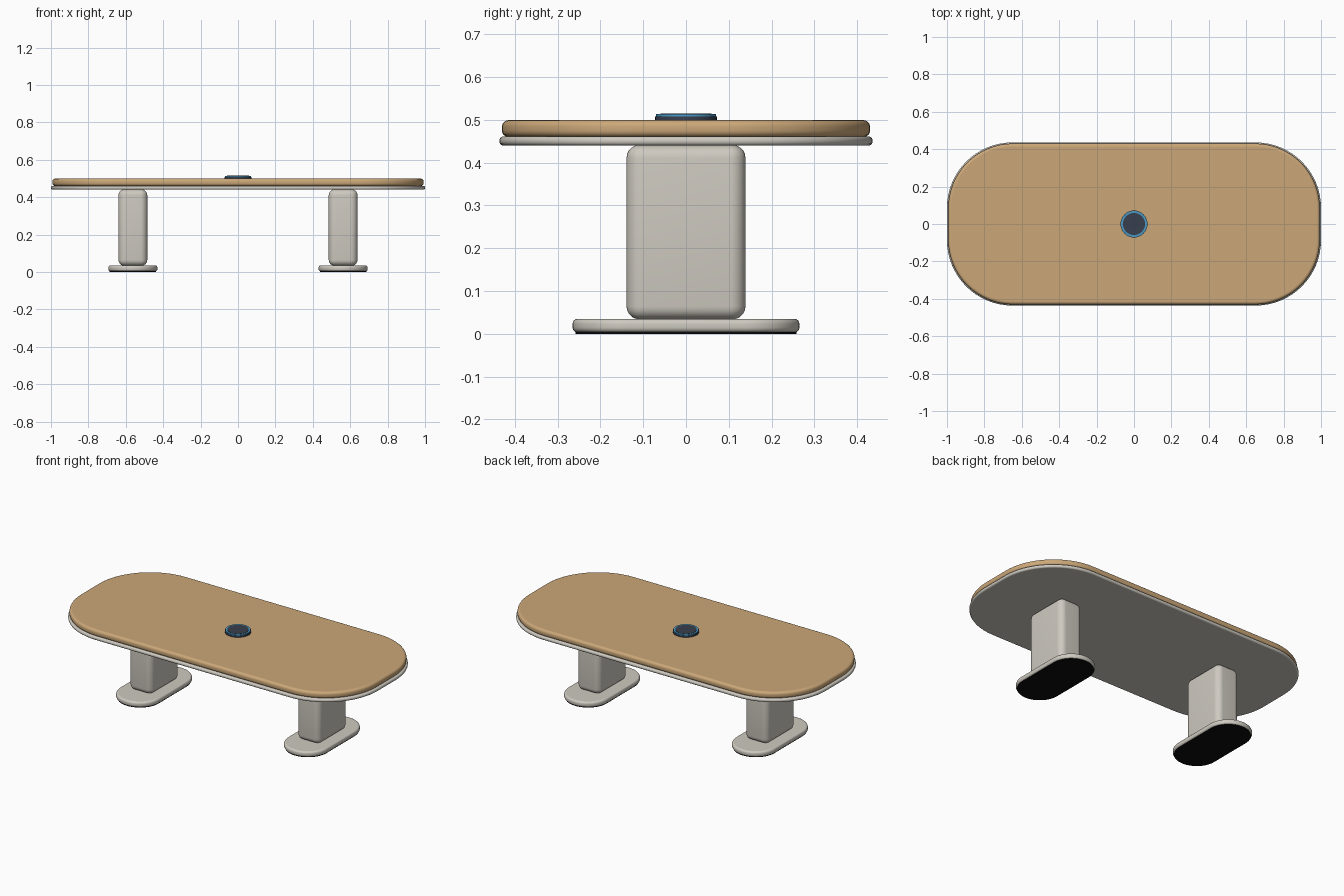
import bpy
import bmesh
from math import cos, sin, pi

cube = bpy.data.objects.get("Cube")
if cube:
    bpy.data.objects.remove(cube, do_unlink=True)


def make_material(name, rgb):
    mat = bpy.data.materials.new(name)
    mat.use_nodes = True
    colour = (*rgb, 1.0)
    mat.diffuse_color = colour
    mat.node_tree.nodes["Principled BSDF"].inputs["Base Color"].default_value = colour
    return mat


wood = make_material("light wood", (0.60, 0.39, 0.19))
grey = make_material("warm grey", (0.62, 0.59, 0.53))
black = make_material("black rubber", (0.004, 0.004, 0.005))
navy = make_material("dark slate", (0.04, 0.05, 0.075))
blue = make_material("blue trim", (0.07, 0.32, 0.56))


def rounded_slab(name, mat, half, radius, z, bevel=0.0, centre_x=0.0, steps=12, bevel_steps=5):
    """Slab with rounded plan corners and rounded top and bottom edges."""
    (hx, hy), (z0, z1) = half, z
    # edge profile from bottom to top as (inset, height)
    if bevel:
        arc = [bevel_steps and i / bevel_steps * pi / 2 for i in range(bevel_steps + 1)]
        low = [(bevel * (1 - sin(a)), z0 + bevel * (1 - cos(a))) for a in arc]
        profile = low + [(inset, z0 + z1 - h) for inset, h in reversed(low)]
    else:
        profile = [(0, z0), (0, z1)]

    bm = bmesh.new()
    rings = []
    for inset, height in profile:
        ring = []
        for quarter, (sx, sy) in enumerate([(1, 1), (-1, 1), (-1, -1), (1, -1)]):
            for i in range(steps + 1):
                a = (quarter + i / steps) * pi / 2
                ring.append(bm.verts.new((sx * (hx - radius) + (radius - inset) * cos(a),
                                          sy * (hy - radius) + (radius - inset) * sin(a),
                                          height)))
        rings.append(ring)
    for lower, upper in zip(rings, rings[1:]):
        for i in range(len(lower)):
            j = (i + 1) % len(lower)
            face = bm.faces.new((lower[i], lower[j], upper[j], upper[i]))
            face.smooth = True
    bm.faces.new(rings[0][::-1])
    bm.faces.new(rings[-1])
    bmesh.ops.remove_doubles(bm, verts=bm.verts, dist=1e-5)
    bmesh.ops.recalc_face_normals(bm, faces=bm.faces)

    mesh = bpy.data.meshes.new(name)
    bm.to_mesh(mesh)
    bm.free()
    mesh.materials.append(mat)
    obj = bpy.data.objects.new(name, mesh)
    obj.location.x = centre_x
    bpy.context.collection.objects.link(obj)
    return obj


# Table top and the grey band below it
rounded_slab("table_top", wood, (0.993, 0.43), 0.345, (0.46, 0.499), 0.015, steps=16)
rounded_slab("under_band", grey, (1.0, 0.436), 0.35, (0.44, 0.461), 0.0095, steps=16)

# Pedestal legs, feet and rubber pads
for side, x in (("left", 0.562), ("right", -0.562)):
    rounded_slab(side + "_leg", grey, (0.077, 0.139), 0.036, (0.034, 0.441), 0.03, x)
    rounded_slab(side + "_foot", grey, (0.131, 0.265), 0.13, (0.003, 0.035), 0.012, x)
    rounded_slab(side + "_foot_pad", black, (0.124, 0.258), 0.123, (0.0, 0.005), 0, x)


# Round socket hub in the middle of the top
def disc(name, mat, r, z):
    rounded_slab(name, mat, (r, r), r, z)


disc("hub_base", navy, 0.072, (0.497, 0.508))
disc("hub_ring", blue, 0.07, (0.508, 0.514))
disc("hub_cap", navy, 0.059, (0.513, 0.515))
